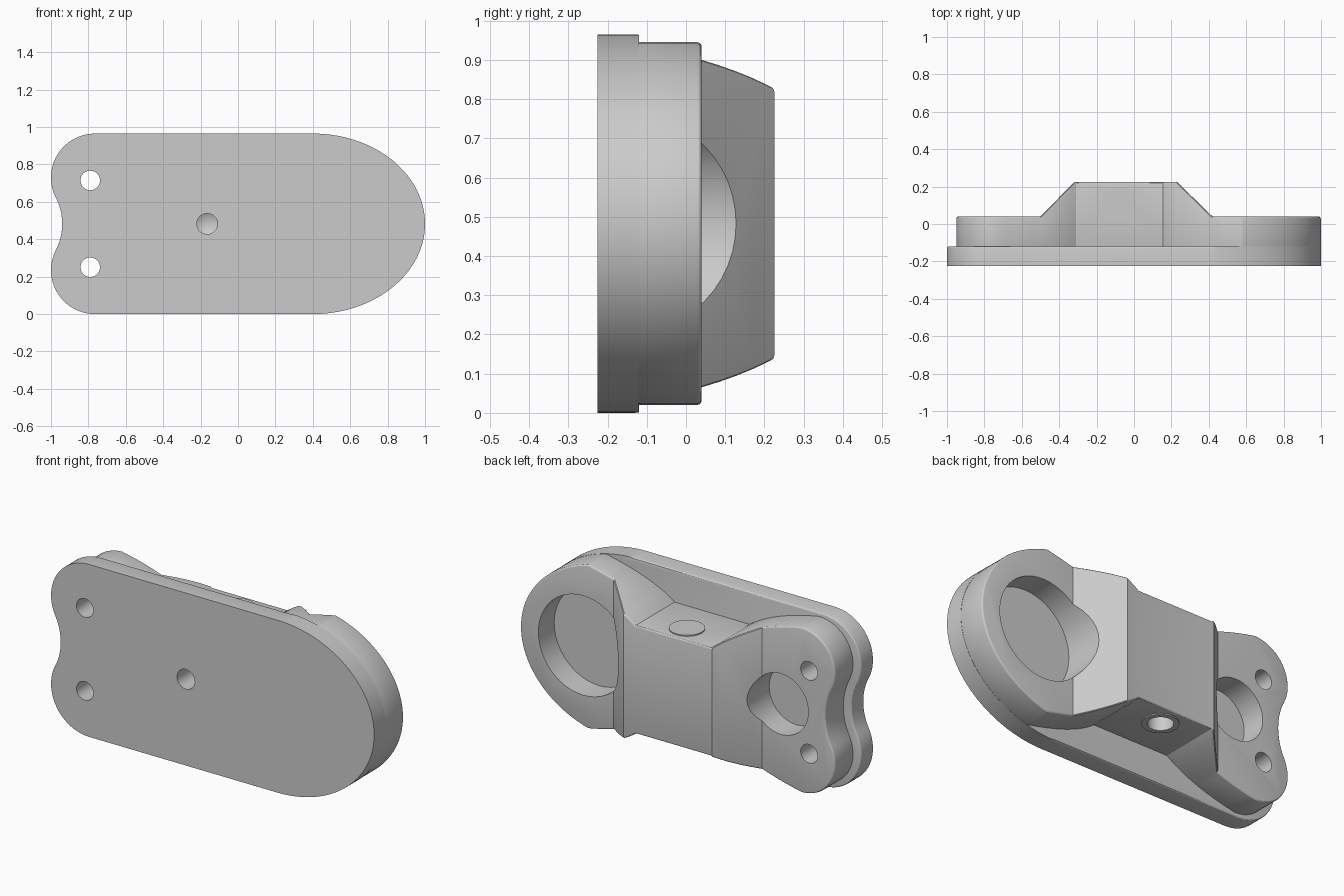
import bpy, bmesh, math
from mathutils import Vector, Matrix

cube = bpy.data.objects.get("Cube")
if cube:
    bpy.data.objects.remove(cube, do_unlink=True)

MID = 0.4825          # height of the symmetry plane
FRONT, STEP, DECK, CREST = -0.225, -0.12, 0.04, 0.225

grey = bpy.data.materials.new("plain_grey")
grey.use_nodes = True
grey.diffuse_color = (0.6, 0.6, 0.6, 1)
grey.node_tree.nodes["Principled BSDF"].inputs["Base Color"].default_value = (0.6, 0.6, 0.6, 1)


def make(name, bm):
    bmesh.ops.recalc_face_normals(bm, faces=bm.faces)
    mesh = bpy.data.meshes.new(name)
    bm.to_mesh(mesh)
    bm.free()
    mesh.materials.append(grey)
    ob = bpy.data.objects.new(name, mesh)
    bpy.context.collection.objects.link(ob)
    return ob


def prism(points, base, offset):
    """Extrude a closed loop of points along an offset."""
    bm = bmesh.new()
    face = bm.faces.new([bm.verts.new(base + Vector(p)) for p in points])
    ext = bmesh.ops.extrude_face_region(bm, geom=[face])
    verts = [g for g in ext["geom"] if isinstance(g, bmesh.types.BMVert)]
    bmesh.ops.translate(bm, verts=verts, vec=offset)
    return bm


def arc(cx, cy, rx, ry, a0, a1, n):
    return [(cx + rx * math.cos(a0 + (a1 - a0) * i / n),
             cy + ry * math.sin(a0 + (a1 - a0) * i / n)) for i in range(n + 1)]


def curve(a, b, c, n=10):
    a, b, c = Vector(a), Vector(b), Vector(c)
    return [tuple(a * (1 - t) ** 2 + b * 2 * t * (1 - t) + c * t * t)
            for t in (i / n for i in range(n + 1))]


def lobed_end(cx, cy, r, notch):
    """Upper half of the notched end: concave middle, then rounded lobe."""
    d = cx - notch
    big = (d * d + cy * cy - r * r) / (2 * (r - d))
    ang = math.atan2(cy, cx - notch + big)
    return (arc(notch - big, 0, big, big, 0, ang, 8)
            + arc(cx, cy, r, r, math.pi + ang, math.pi / 2, 20)[1:])


def outline(half):
    """Mirror an upper half outline into a closed loop."""
    lower = [(x, -h) for x, h in reversed(half) if h > 1e-5]
    return [(x, 0, h) for x, h in half + lower]


def modify(ob, kind, **settings):
    mod = ob.modifiers.new(kind.lower(), kind)
    for key, value in settings.items():
        setattr(mod, key, value)
    bpy.ops.object.select_all(action='DESELECT')
    bpy.context.view_layer.objects.active = ob
    ob.select_set(True)
    bpy.ops.object.modifier_apply(modifier=mod.name)


def combine(ob, cutter, operation='DIFFERENCE'):
    modify(ob, 'BOOLEAN', object=cutter, operation=operation, solver='EXACT')


def drill(name, start, direction, r, depth, tip=0.0):
    """Round cutter entering at start, with an optional conical tip."""
    bm = bmesh.new()
    over = 0.05
    bmesh.ops.create_cone(bm, cap_ends=True, segments=48, radius1=r, radius2=r,
                          depth=depth + over)
    bmesh.ops.translate(bm, verts=bm.verts, vec=(0, 0, (depth - over) / 2))
    if tip:
        top = max(bm.faces, key=lambda f: f.calc_center_median().z)
        poke = bmesh.ops.poke(bm, faces=[top])
        poke["verts"][0].co.z += tip
    turn = Vector((0, 0, 1)).rotation_difference(Vector(direction)).to_matrix().to_4x4()
    bm.transform(Matrix.Translation(start) @ turn)
    ob = make(name, bm)
    ob.hide_render = True
    return ob


# Base plate: notched left end, half ellipse on the right
plate_half = lobed_end(-0.765, 0.2475, 0.235, -0.94) + arc(0.4, 0, 0.6, MID, math.pi / 2, 0, 36)
bm = prism(outline(plate_half), Vector((0, FRONT, MID)), (0, STEP - FRONT, 0))
rim = [e for e in bm.edges if all(v.co.y > STEP - 0.01 and v.co.x < 0.45 for v in e.verts)]
bmesh.ops.bevel(bm, geom=rim, offset=0.01, segments=3, profile=0.5, affect='EDGES')
plate = make("base_plate", bm)

# Waisted body standing on the plate
WAIST = 0.303
start = math.acos(0.18 / 0.6)
body_half = (lobed_end(-0.74, 0.2525, 0.21, -0.89)
             + curve((-0.74, 0.4625), (-0.46, 0.41), (-0.31, WAIST))[1:]
             + curve((0.155, WAIST), (0.28, 0.40), (0.58, 0.459))
             + arc(0.4, 0, 0.599, MID - 0.001, start, 0, 36)[1:])
body = make("waisted_body", prism(outline(body_half), Vector((0, STEP - 0.02, MID)), (0, 0.5, 0)))

# Side profile giving the deck and the raised block with sloping ends
profile = [(-1.1, -0.3), (1.1, -0.3), (1.1, DECK), (0.42, DECK), (0.23, CREST),
           (-0.32, CREST), (-0.5, DECK), (-1.1, DECK)]
envelope = make("block_envelope", prism([(x, y, 0) for x, y in profile],
                                        Vector((0, 0, -0.2)), (0, 0, 1.5)))
combine(body, envelope, 'INTERSECT')
modify(body, 'BEVEL', width=0.012, segments=3, limit_method='ANGLE',
       angle_limit=math.radians(60), use_clamp_overlap=False)

# Pockets in the deck
back = (0, -1, 0)
cutters = [envelope]
for name, x, r in (("large_pocket", 0.608, 0.278), ("small_pocket", -0.615, 0.17)):
    cut = drill(name, (x, 0.3, MID), back, r, 0.4)
    combine(body, cut)
    cutters.append(cut)

# Through holes and the pointed front hole
holes = [drill("pin_hole", (-0.79, 0.2, MID + s * 0.232), back, 0.052, 0.6) for s in (-1, 1)]
holes.append(drill("front_hole", (-0.165, FRONT, MID), (0, 1, 0), 0.055, 0.2, 0.03))
for cut in holes:
    combine(plate, cut)
    combine(body, cut)
cutters += holes

# Ports with thin rings on the two waist faces
rings = []
for side, s in (("upper", 1), ("lower", -1)):
    face = Vector((-0.08, 0.105, MID + s * WAIST))
    cut = drill("port_cutter", face, (0, 0, -s), 0.065, 0.2, 0.04)
    combine(body, cut)
    bm = bmesh.new()
    bmesh.ops.create_cone(bm, cap_ends=True, segments=48, radius1=0.092, radius2=0.092,
                          depth=0.012, matrix=Matrix.Translation(face))
    ring = make(side + "_port_ring", bm)
    combine(ring, cut)
    rings.append(ring)
    cutters.append(cut)

for cut in cutters:
    bpy.data.objects.remove(cut, do_unlink=True)

# Smooth curved walls, keep creases
for ob in [plate, body] + rings:
    bpy.ops.object.select_all(action='DESELECT')
    bpy.context.view_layer.objects.active = ob
    ob.select_set(True)
    bpy.ops.object.shade_smooth_by_angle(angle=math.radians(25))
